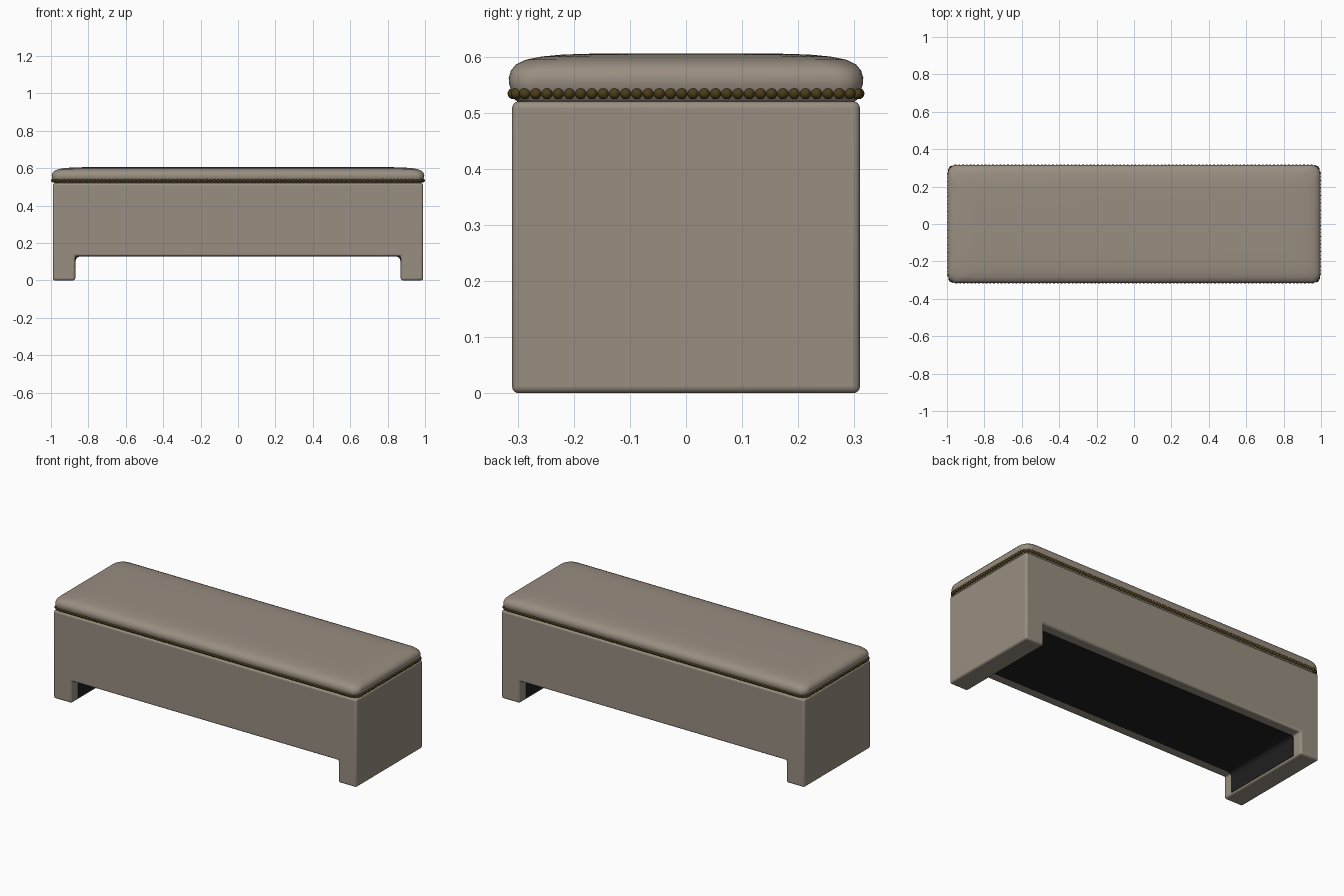
import bpy, bmesh, math
from mathutils import Vector

if "Cube" in bpy.data.objects:
    bpy.data.objects.remove(bpy.data.objects["Cube"])


def material(name, rgb):
    m = bpy.data.materials.new(name)
    m.diffuse_color = (*rgb, 1)
    m.use_nodes = True
    m.node_tree.nodes["Principled BSDF"].inputs["Base Color"].default_value = m.diffuse_color
    return m


FABRIC = material("taupe fabric", (0.32, 0.272, 0.22))
LINING = material("black lining", (0.014, 0.014, 0.014))
BRASS = material("dark brass", (0.07, 0.047, 0.009))


def finish(bm, name, mat, angle=40):
    bmesh.ops.recalc_face_normals(bm, faces=bm.faces)
    me = bpy.data.meshes.new(name)
    bm.to_mesh(me)
    bm.free()
    me.materials.append(mat)
    ob = bpy.data.objects.new(name, me)
    bpy.context.collection.objects.link(ob)
    bpy.ops.object.select_all(action='DESELECT')
    ob.select_set(True)
    bpy.context.view_layer.objects.active = ob
    bpy.ops.object.shade_smooth_by_angle(angle=math.radians(angle))
    return ob


def extrude_y(profile, half):
    """Closed xz profile extruded between y = -half and y = half."""
    bm = bmesh.new()
    face = bm.faces.new([bm.verts.new((x, -half, z)) for x, z in profile])
    new = bmesh.ops.extrude_face_region(bm, geom=[face])["geom"]
    bmesh.ops.translate(bm, vec=(0, 2 * half, 0),
                        verts=[v for v in new if isinstance(v, bmesh.types.BMVert)])
    return bm


def rounded_rect(hx, hy, r, seg=6):
    """Outline of a rounded rectangle, counter-clockwise."""
    pts = []
    for i, (sx, sy) in enumerate([(1, 1), (-1, 1), (-1, -1), (1, -1)]):
        for k in range(seg + 1):
            a = math.pi / 2 * (i + k / seg)
            pts.append(Vector((sx * (hx - r) + r * math.cos(a),
                               sy * (hy - r) + r * math.sin(a), 0)))
    return pts


# Upholstered base: bridge-shaped profile with softened edges
half_profile = [(0.99, 0.52), (0.99, 0.0), (0.87, 0.0), (0.87, 0.13)]
base = finish(extrude_y(half_profile + [(-x, z) for x, z in reversed(half_profile)], 0.31),
              "upholstered_base", FABRIC)
bevel = base.modifiers.new("soft edges", 'BEVEL')
bevel.width, bevel.segments = 0.012, 4

# Dark lining on the underside and the inner leg faces
R = 0.025
arc = [(0.868 - R + R * math.cos(a), 0.128 - R + R * math.sin(a))
       for a in [math.pi / 2 * k / 6 for k in range(7)]]
inner = [(0.868, 0.012)] + arc
outer = [(0.875, 0.012), (0.875, 0.135)]
lining = inner + [(-x, z) for x, z in reversed(inner)] + \
    [(-x, z) for x, z in outer] + list(reversed(outer))
finish(extrude_y(lining, 0.25), "underside_lining", LINING)

# Seat cushion: stacked rounded outlines (half x, half y, corner radius, z)
levels = [(0.955, 0.275, 0.03, 0.515), (0.975, 0.297, 0.035, 0.517),
          (0.985, 0.306, 0.04, 0.524), (0.990, 0.310, 0.04, 0.535),
          (0.995, 0.315, 0.045, 0.55), (0.996, 0.316, 0.05, 0.562),
          (0.992, 0.312, 0.05, 0.575), (0.982, 0.303, 0.06, 0.586),
          (0.962, 0.285, 0.07, 0.5945), (0.93, 0.257, 0.08, 0.600),
          (0.89, 0.22, 0.09, 0.6035), (0.83, 0.17, 0.09, 0.605)]
bm = bmesh.new()
rings = [[bm.verts.new((p.x, p.y, z)) for p in rounded_rect(hx, hy, r)]
         for hx, hy, r, z in levels]
for lo, hi in zip(rings, rings[1:]):
    for i in range(len(lo)):
        j = (i + 1) % len(lo)
        bm.faces.new((lo[i], lo[j], hi[j], hi[i]))
bm.faces.new(rings[-1])
bm.faces.new(list(reversed(rings[0])))
finish(bm, "seat_cushion", FABRIC, 60)

# Row of nail heads evenly spaced around the lower cushion edge
path = rounded_rect(0.989, 0.308, 0.035)
path.append(path[0])
total = sum((b - a).length for a, b in zip(path, path[1:]))
count = round(total / 0.02)
step = total / count
bm = bmesh.new()
travelled, n = 0.0, 0
for a, b in zip(path, path[1:]):
    length = (b - a).length
    while n < count and n * step < travelled + length:
        p = a.lerp(b, (n * step - travelled) / length)
        ball = bmesh.ops.create_uvsphere(bm, u_segments=12, v_segments=8, radius=0.01)
        bmesh.ops.translate(bm, verts=ball["verts"], vec=(p.x, p.y, 0.534))
        n += 1
    travelled += length
finish(bm, "nail_head_trim", BRASS, 60)
